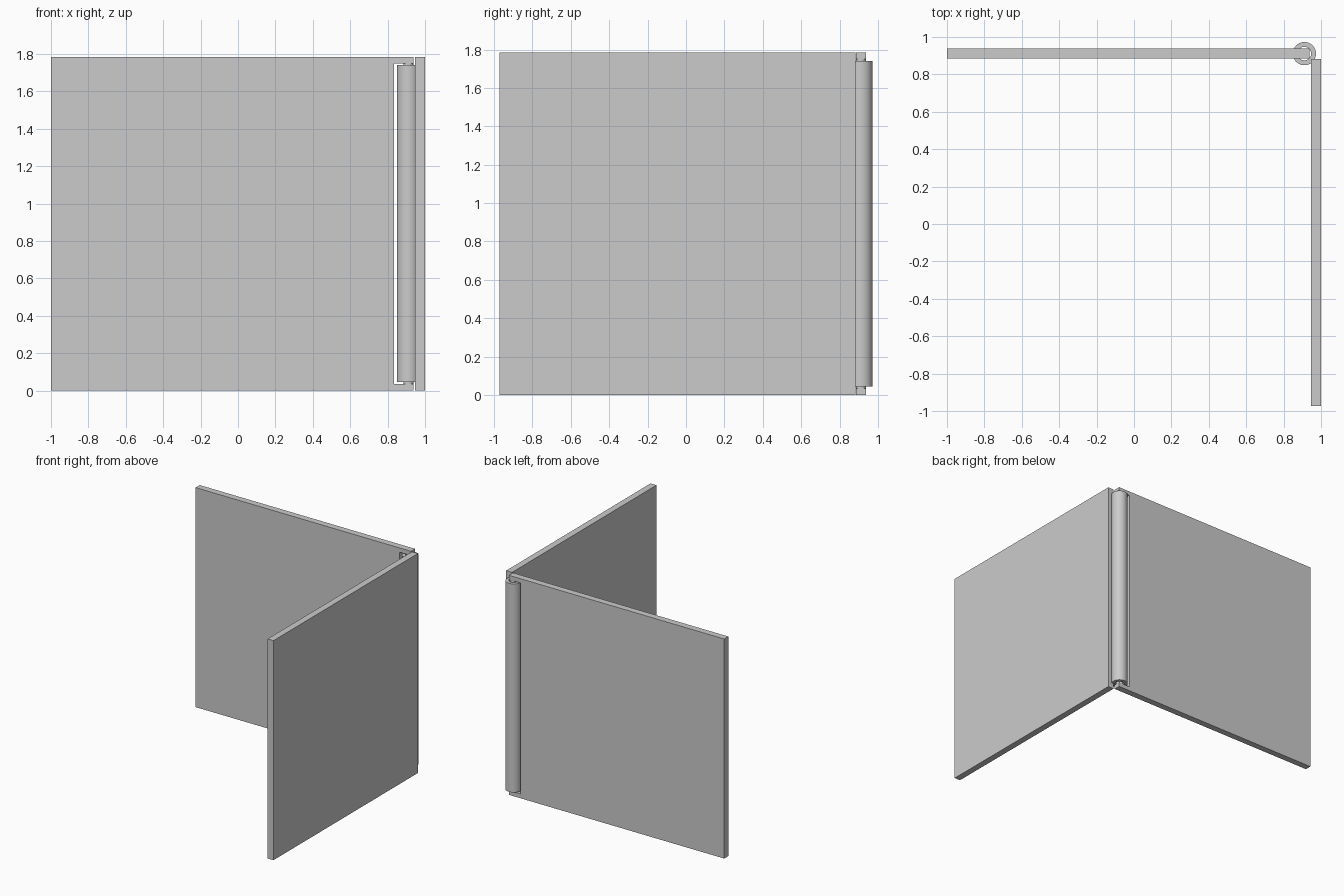
import bpy
import bmesh
import math
from mathutils import Vector

cube = bpy.data.objects.get("Cube")
if cube:
    bpy.data.objects.remove(cube, do_unlink=True)

GREY = (0.6, 0.6, 0.6, 1.0)
grey = bpy.data.materials.new("light_grey")
grey.use_nodes = True
grey.diffuse_color = GREY
grey.node_tree.nodes["Principled BSDF"].inputs["Base Color"].default_value = GREY

HEIGHT = 1.785
THICK = 0.053
HINGE = 0.911            # hinge axis, same in x and y
SLOT_LOW, SLOT_HIGH = 0.035, 1.75
TUBE_LOW, TUBE_HIGH = 0.045, 1.74
SEGMENTS = 64


def finish(name, bm):
    bmesh.ops.recalc_face_normals(bm, faces=bm.faces)
    mesh = bpy.data.meshes.new(name)
    bm.to_mesh(mesh)
    bm.free()
    obj = bpy.data.objects.new(name, mesh)
    mesh.materials.append(grey)
    bpy.context.collection.objects.link(obj)
    return obj


def prism(name, outline, offset):
    """Extrude a closed outline of points along an offset."""
    bm = bmesh.new()
    face = bm.faces.new([bm.verts.new(p) for p in outline])
    result = bmesh.ops.extrude_face_region(bm, geom=[face], use_keep_orig=True)
    moved = [v for v in result["geom"] if isinstance(v, bmesh.types.BMVert)]
    bmesh.ops.translate(bm, verts=moved, vec=Vector(offset))
    return finish(name, bm)


def lathe(name, profile, closed):
    """Spin (radius, height) points around the hinge axis."""
    bm = bmesh.new()
    verts = [bm.verts.new((HINGE + r, HINGE, z)) for r, z in profile]
    pairs = list(zip(verts, verts[1:]))
    if closed:
        pairs.append((verts[-1], verts[0]))
    edges = [bm.edges.new(p) for p in pairs]
    bmesh.ops.spin(bm, geom=verts + edges, cent=(HINGE, HINGE, 0), axis=(0, 0, 1),
                   angle=math.tau, steps=SEGMENTS, use_merge=True)
    bmesh.ops.remove_doubles(bm, verts=bm.verts, dist=0.0001)
    obj = finish(name, bm)
    bpy.ops.object.select_all(action="DESELECT")
    obj.select_set(True)
    bpy.context.view_layer.objects.active = obj
    bpy.ops.object.shade_smooth_by_angle(angle=math.radians(35))


# Back leaf, notched along its hinge edge so two tabs hold the pin
end, slot = HINGE + THICK / 2, 0.834
outline = [(-1, 0), (end, 0), (end, SLOT_LOW), (slot, SLOT_LOW),
           (slot, SLOT_HIGH), (end, SLOT_HIGH), (end, HEIGHT), (-1, HEIGHT)]
prism("back_leaf", [(x, HINGE - THICK / 2, z) for x, z in outline], (0, THICK, 0))

# Side leaf
side = [(1 - THICK, -0.973), (1, -0.973), (1, 0.882), (1 - THICK, 0.882)]
prism("side_leaf", [(x, y, 0) for x, y in side], (0, 0, HEIGHT))

# Hollow knuckle on the side leaf, turning around the pin
lathe("hinge_knuckle", [(0.036, TUBE_LOW), (0.062, TUBE_LOW),
                        (0.062, TUBE_HIGH), (0.036, TUBE_HIGH)], True)

# Pin between the two tabs
pin = THICK / 2
lathe("hinge_pin", [(0, SLOT_LOW), (pin, SLOT_LOW),
                    (pin, SLOT_HIGH), (0, SLOT_HIGH)], False)
